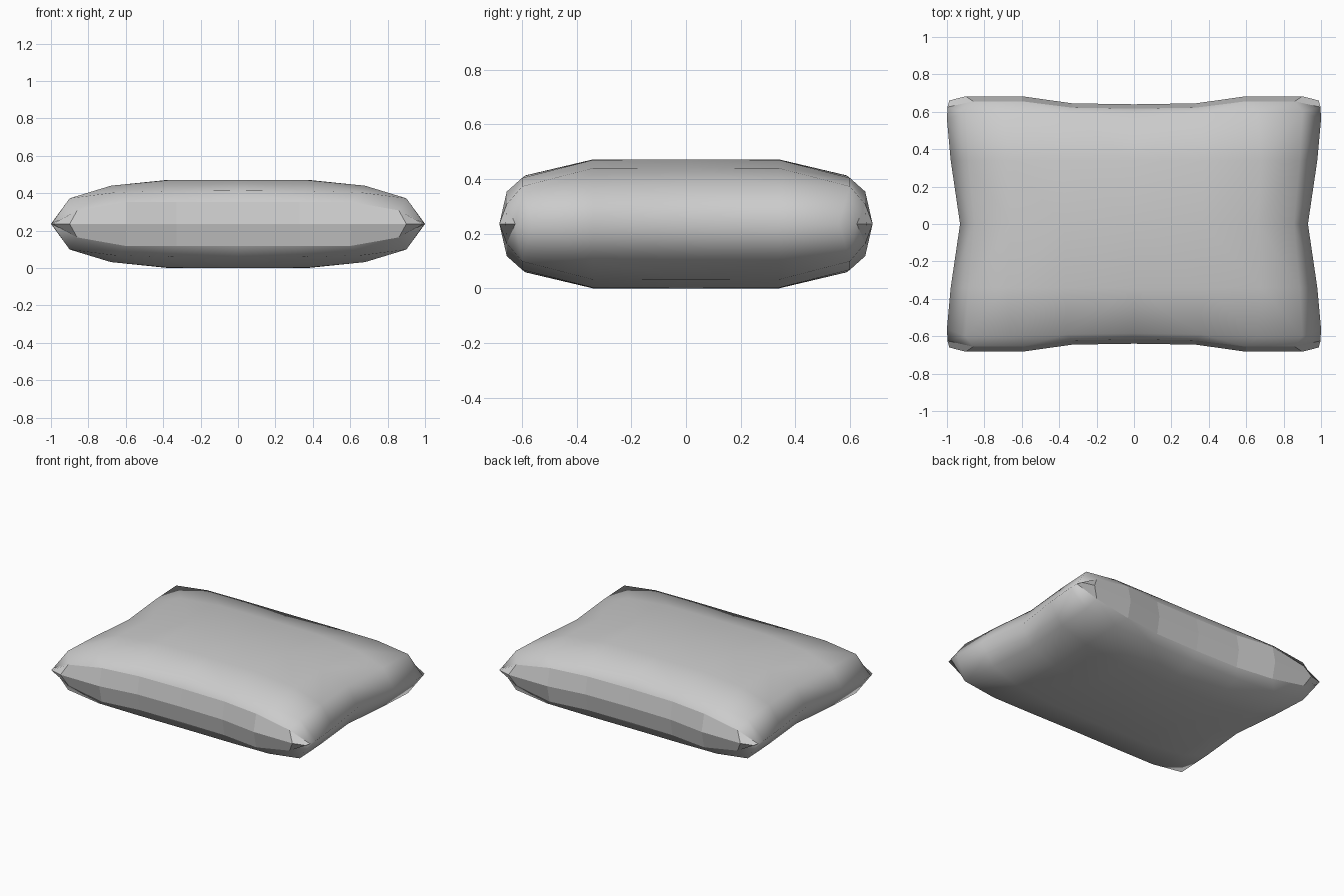
import bpy

if "Cube" in bpy.data.objects:
    bpy.data.objects.remove(bpy.data.objects["Cube"])

HALF = 0.236  # half thickness of the cushion

# One upper quarter: rows run from the middle to the long seam,
# points run from the middle to the short seam (x, y, height above seam)
rows = [
    [(0, 0, HALF), (.37, 0, HALF), (.66, 0, .205), (.855, 0, .135), (.93, 0, 0)],
    [(0, .34, HALF), (.37, .34, .234), (.68, .34, .204), (.885, .34, .138), (.98, .34, 0)],
    [(0, .585, .178), (.36, .59, .176), (.66, .6, .168), (.9, .6, .137), (1, .56, 0)],
    [(0, .617, .118), (.33, .622, .118), (.6, .656, .118), (.86, .656, .072), (.997, .625, 0)],
    [(0, .64, 0), (.33, .645, 0), (.6, .683, 0), (.9, .683, 0), (.988, .66, 0)],
]
n = len(rows[0])
verts = [p for row in rows for p in row]
faces = [(j * n + i, j * n + i + 1, (j + 1) * n + i + 1, (j + 1) * n + i)
         for j in range(len(rows) - 1) for i in range(n - 1)]

# Cushion body: soft panels, flat facets on the long side bands
mesh = bpy.data.meshes.new("cushion")
mesh.from_pydata(verts, [], faces)
for k, poly in enumerate(mesh.polygons):
    poly.use_smooth = k < (len(rows) - 2) * (n - 1)

cushion = bpy.data.objects.new("cushion", mesh)
bpy.context.collection.objects.link(cushion)
cushion.location.z = HALF

# Mirror the quarter to all sides
mirror = cushion.modifiers.new("mirror", 'MIRROR')
mirror.use_axis = (True, True, True)
mirror.use_clip = True
mirror.merge_threshold = 0.0005
